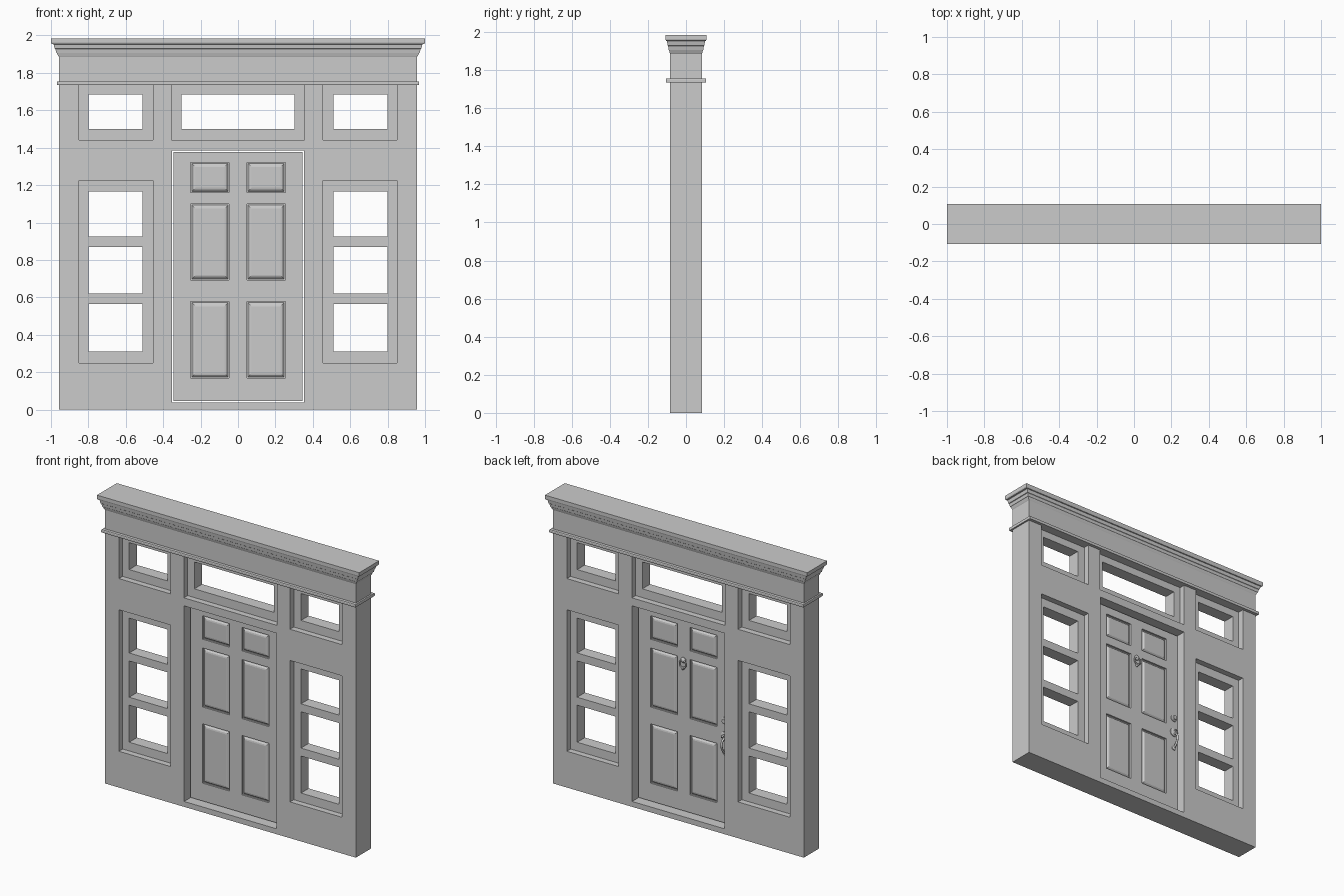
import bpy, bmesh, math
from mathutils import Vector, Matrix

if "Cube" in bpy.data.objects:
    bpy.data.objects.remove(bpy.data.objects["Cube"])


def finish(name, bm):
    bmesh.ops.recalc_face_normals(bm, faces=bm.faces)
    me = bpy.data.meshes.new(name)
    bm.to_mesh(me)
    bm.free()
    ob = bpy.data.objects.new(name, me)
    bpy.context.collection.objects.link(ob)
    return ob


def slab(name, rect, depth, holes):
    """Upright board (x0, x1, z0, z1), from y=-depth to y=depth, with rectangular holes."""
    xs = sorted({v for r in [rect] + holes for v in r[:2]})
    zs = sorted({v for r in [rect] + holes for v in r[2:]})
    bm = bmesh.new()
    grid = {(x, z): bm.verts.new((x, -depth, z)) for x in xs for z in zs}
    for x0, x1 in zip(xs, xs[1:]):
        for z0, z1 in zip(zs, zs[1:]):
            cx, cz = (x0 + x1) / 2, (z0 + z1) / 2
            if not any(h[0] < cx < h[1] and h[2] < cz < h[3] for h in holes):
                bm.faces.new([grid[k] for k in ((x0, z0), (x1, z0), (x1, z1), (x0, z1))])
    bmesh.ops.delete(bm, geom=[v for v in bm.verts if not v.link_faces], context='VERTS')
    ext = bmesh.ops.extrude_face_region(bm, geom=bm.faces[:], use_keep_orig=True)
    for v in ext['geom']:
        if isinstance(v, bmesh.types.BMVert):
            v.co.y += 2 * depth
    return finish(name, bm)


def loft(name, rings):
    """Closed solid through a list of four-cornered rings."""
    bm = bmesh.new()
    rows = [[bm.verts.new(p) for p in r] for r in rings]
    for a, b in zip(rows, rows[1:]):
        for i in range(4):
            j = (i + 1) % 4
            bm.faces.new((a[i], a[j], b[j], b[i]))
    bm.faces.new(rows[0])
    bm.faces.new(rows[-1])
    return finish(name, bm)


def level(hx, hy, z):
    return [(-hx, -hy, z), (hx, -hy, z), (hx, hy, z), (-hx, hy, z)]


def lathe(name, x, y, z, profile, seg=24):
    """Turned part pointing towards +y; profile is (radius, distance)."""
    bm = bmesh.new()
    vs = [bm.verts.new((x + r, y + d, z)) for r, d in profile]
    es = [bm.edges.new(p) for p in zip(vs, vs[1:])]
    bmesh.ops.spin(bm, geom=vs + es, cent=(x, y, z), axis=(0, 1, 0),
                   angle=math.tau, steps=seg)
    bmesh.ops.remove_doubles(bm, verts=bm.verts, dist=1e-5)
    return smooth(finish(name, bm))


def smooth(ob):
    bpy.ops.object.select_all(action='DESELECT')
    ob.select_set(True)
    bpy.context.view_layer.objects.active = ob
    bpy.ops.object.shade_smooth_by_angle(angle=math.radians(40))
    return ob


def rod(name, points, radius, cyclic=False):
    cu = bpy.data.curves.new(name, 'CURVE')
    cu.dimensions = '3D'
    cu.bevel_depth, cu.bevel_resolution, cu.use_fill_caps = radius, 3, True
    sp = cu.splines.new('BEZIER')
    sp.bezier_points.add(len(points) - 1)
    sp.use_cyclic_u = cyclic
    for bp, p in zip(sp.bezier_points, points):
        bp.co = p
        bp.handle_left_type = bp.handle_right_type = 'AUTO'
    ob = bpy.data.objects.new(name, cu)
    bpy.context.collection.objects.link(ob)
    return ob


W, D = 0.957, 0.083

# wall with door, sidelight and transom openings
low = (0.455, 0.85, 0.25, 1.225)
high = (0.455, 0.85, 1.44, 1.737)
mid = (-0.355, 0.355, 1.44, 1.737)


def flip(r):
    return (-r[1], -r[0], r[2], r[3])


slab('wall', (-W, W, 0, 1.89), D,
     [low, flip(low), high, flip(high), mid, (-0.353, 0.353, 0.037, 1.385)])

# recessed window frames
panes = [(0.51, 0.80, a, b) for a, b in ((0.31, 0.565), (0.62, 0.87), (0.925, 1.165))]
top_pane = (0.51, 0.80, 1.50, 1.685)
for side, f in (('right', lambda r: r), ('left', flip)):
    slab(side + '_sidelight_frame', f(low), 0.042, [f(p) for p in panes])
    slab(side + '_transom_frame', f(high), 0.042, [f(top_pane)])
slab('center_transom_frame', mid, 0.042, [(-0.303, 0.303, 1.50, 1.685)])

# band moulding
loft('band_moulding', [level(W + a * 0.012, D + a * 0.023, z) for a, z in
                       ((0, 1.735), (0.9, 1.735), (1, 1.739), (1, 1.751), (0.9, 1.755), (0, 1.755))])

# stepped cornice
steps = [(0, 1.885), (0.08, 1.89), (0.25, 1.905), (0.33, 1.907), (0.45, 1.928), (0.55, 1.93),
         (0.68, 1.953), (0.9, 1.955), (1, 1.962), (1, 1.985)]
loft('cornice', [level(W + a * 0.043, D + a * 0.025, z) for a, z in steps])

# door with raised panels on both faces
T = 0.025
cells = [(0.047, 0.253, a, b) for a, b in ((0.168, 0.577), (0.693, 1.10), (1.16, 1.322))]
cells += [flip(c) for c in cells]
slab('door', (-0.345, 0.345, 0.045, 1.377), T, cells)
for n, (x0, x1, z0, z1) in enumerate(cells):
    prof = [(0.026, -T), (0.017, -T + 0.002), (0.006, -T + 0.012), (0, -T + 0.012)]
    prof += [(i, -y) for i, y in reversed(prof)]
    loft(f'door_panel_{n + 1}', [[(x0 + i, y, z0 + i), (x1 - i, y, z0 + i),
                                  (x1 - i, y, z1 - i), (x0 + i, y, z1 - i)] for i, y in prof])

# door hardware on the +y face
hx = -0.315
lathe('deadbolt', hx, T, 0.75, [(0, 0), (0.024, 0), (0.024, 0.006), (0.016, 0.01),
                                (0.014, 0.018), (0, 0.02)])
lathe('handle_rose', hx, T, 0.645, [(0, 0), (0.03, 0), (0.03, 0.006), (0.02, 0.011), (0, 0.013)])
lathe('handle_foot', hx, T, 0.53, [(0, 0), (0.017, 0), (0.017, 0.005), (0.01, 0.009), (0, 0.01)])
rod('pull_handle', [(hx, T, 0.635), (hx, T + 0.033, 0.615), (hx, T + 0.035, 0.575),
                    (hx, T + 0.014, 0.54), (hx, T, 0.53)], 0.007)
rod('thumb_latch', [(hx, T, 0.65), (hx, T + 0.02, 0.655), (hx, T + 0.036, 0.648)], 0.006)

# knocker
lathe('knocker_boss', 0, T, 1.085, [(0, 0), (0.018, 0), (0.018, 0.006), (0.011, 0.014), (0, 0.017)])
rod('knocker_ring', [(0.024 * math.sin(a), T + 0.011, 1.06 + 0.026 * math.cos(a))
                     for a in [math.tau * k / 8 for k in range(8)]], 0.005, True)
lathe('knocker_striker', 0, T, 1.03, [(0, 0), (0.01, 0), (0.01, 0.012), (0.006, 0.017), (0, 0.018)])
